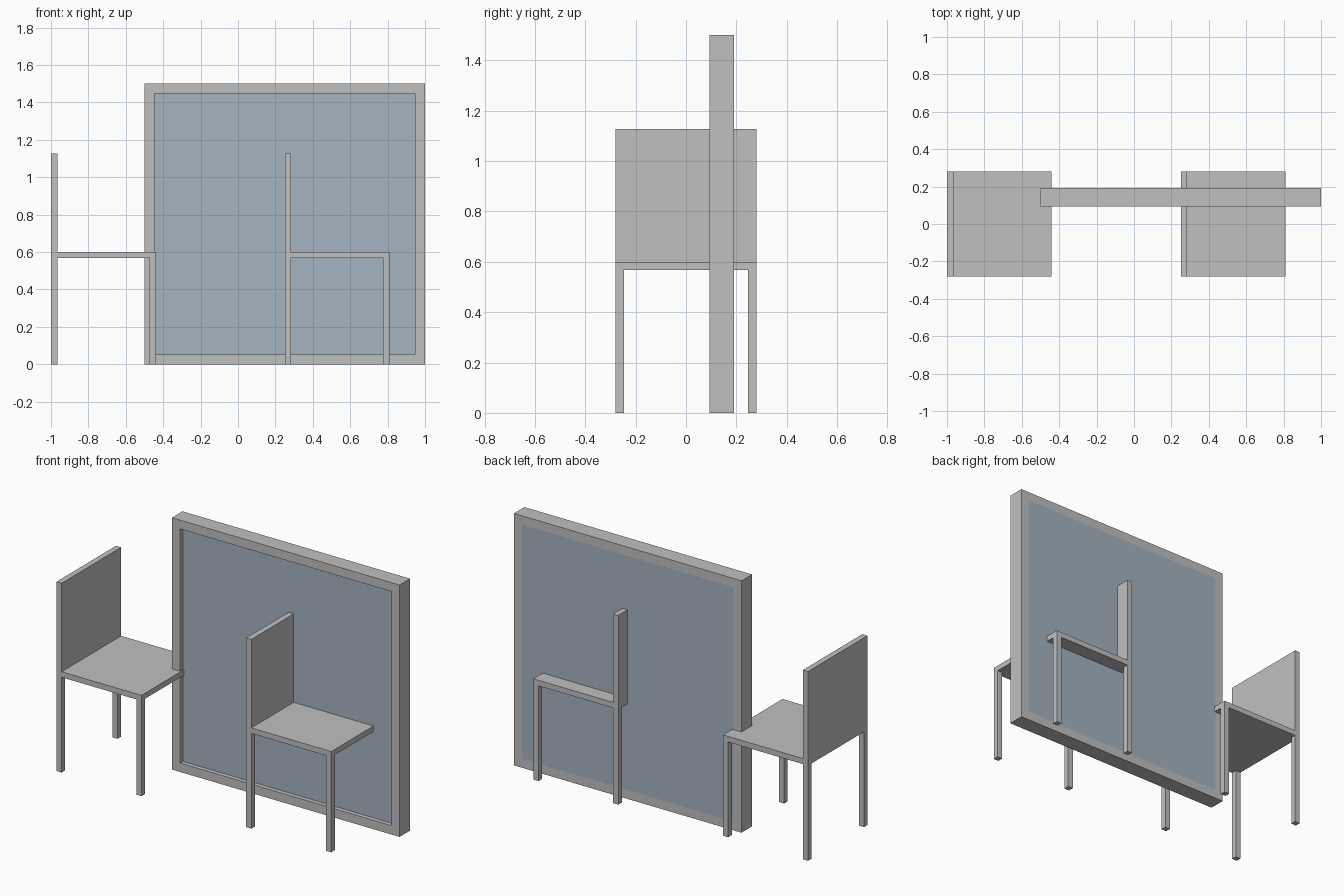
import bpy
import bmesh
from mathutils import Vector

if "Cube" in bpy.data.objects:
    bpy.data.objects.remove(bpy.data.objects["Cube"])


def material(name, color):
    mat = bpy.data.materials.new(name)
    mat.diffuse_color = (*color, 1)
    mat.use_nodes = True
    mat.node_tree.nodes["Principled BSDF"].inputs["Base Color"].default_value = mat.diffuse_color
    return mat


GREY = material("light grey", (0.53, 0.53, 0.53))
BLUE = material("pale blue glass", (0.375, 0.455, 0.53))


def finish(bm, name, mats):
    bmesh.ops.recalc_face_normals(bm, faces=bm.faces)
    mesh = bpy.data.meshes.new(name)
    bm.to_mesh(mesh)
    bm.free()
    for mat in mats:
        mesh.materials.append(mat)
    obj = bpy.data.objects.new(name, mesh)
    bpy.context.collection.objects.link(obj)
    return obj


def pull(bm, faces, dz):
    """Extrude a face region straight up or down."""
    result = bmesh.ops.extrude_face_region(bm, geom=faces)
    verts = [g for g in result["geom"] if isinstance(g, bmesh.types.BMVert)]
    bmesh.ops.delete(bm, geom=faces, context='FACES_ONLY')
    bmesh.ops.translate(bm, verts=verts, vec=(0, 0, dz))


def chair(name, x0):
    size, leg, seat_low, seat_top, back_top = 0.56, 0.034, 0.567, 0.6, 1.127
    cuts = (0, leg, size - leg, size)
    bm = bmesh.new()
    # seat slab, split into three by three cells
    grid = [[bm.verts.new((x0 + x, y - size / 2, seat_low)) for y in cuts] for x in cuts]
    cells = [bm.faces.new((grid[i][j], grid[i + 1][j], grid[i + 1][j + 1], grid[i][j + 1]))
             for i in range(3) for j in range(3)]
    top = bmesh.ops.extrude_face_region(bm, geom=cells, use_keep_orig=True)["geom"]
    bmesh.ops.translate(bm, verts=[g for g in top if isinstance(g, bmesh.types.BMVert)],
                        vec=(0, 0, seat_top - seat_low))
    # backrest rises from the strip along the rear edge
    pull(bm, [g for g in top if isinstance(g, bmesh.types.BMFace)
              and g.calc_center_median().x < x0 + leg], back_top - seat_top)
    # legs drop from the four corner cells
    for i in (0, 2, 6, 8):
        pull(bm, [cells[i]], -seat_low)
    return finish(bm, name, [GREY])


def framed_panel(name):
    center, dims = Vector((0.25, 0.142, 0.75)), (1.5, 0.099, 1.5)
    bm = bmesh.new()
    bmesh.ops.create_cube(bm, size=1)
    bmesh.ops.scale(bm, vec=dims, verts=bm.verts)
    bmesh.ops.translate(bm, vec=center, verts=bm.verts)
    bm.normal_update()
    # glass is recessed at the front and flush at the rear
    for side, depth in ((-1, 0.026), (1, 0)):
        pane = next(f for f in bm.faces if f.normal.y * side > 0.9
                    and f.calc_area() > 2)
        bmesh.ops.inset_region(bm, faces=[pane], thickness=0.075)
        if depth:
            bmesh.ops.inset_region(bm, faces=[pane], thickness=0)
            bmesh.ops.translate(bm, verts=pane.verts, vec=(0, depth, 0))
        pane.material_index = 1
    return finish(bm, name, [GREY, BLUE])


chair("left_chair", -1.0)
chair("right_chair", 0.25)
framed_panel("framed_glass_panel")
